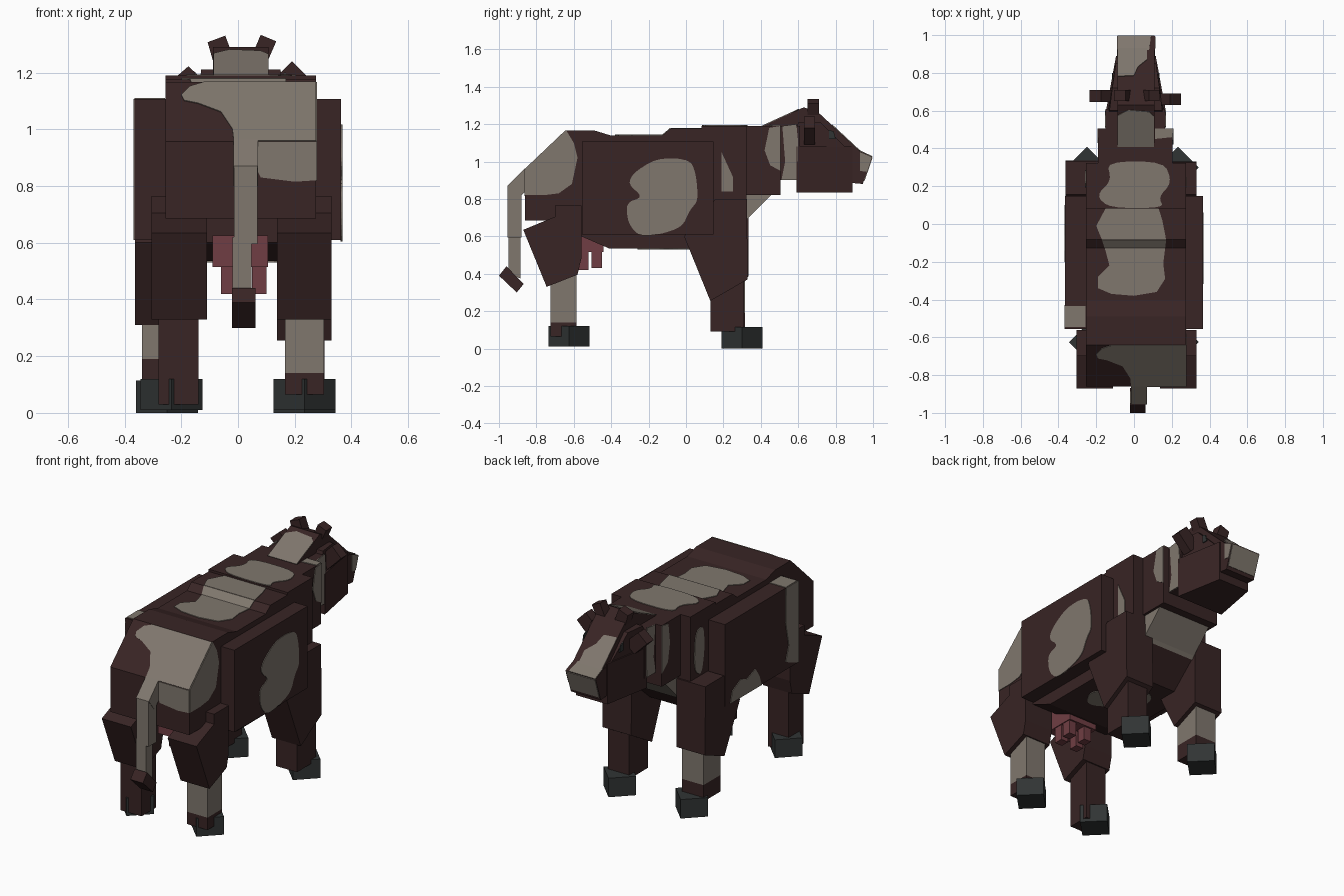
import bpy, bmesh
from mathutils import Vector


def material(name, rgb):
    m = bpy.data.materials.new(name)
    m.diffuse_color = (*rgb, 1)
    return m


BROWN = material("dark_brown", (0.040, 0.018, 0.018))
CREAM = material("taupe_cream", (0.215, 0.185, 0.155))
GREY = material("hoof_grey", (0.030, 0.034, 0.034))
PINK = material("udder_pink", (0.160, 0.048, 0.056))


def loft(name, a, b, mat):
    """Closed solid between two matching 3D outlines."""
    bm = bmesh.new()
    va, vb = [bm.verts.new(p) for p in a], [bm.verts.new(p) for p in b]
    n = len(va)
    bm.faces.new(va)
    bm.faces.new(vb[::-1])
    for i in range(n):
        j = (i + 1) % n
        bm.faces.new((va[i], vb[i], vb[j], va[j]))
    bmesh.ops.recalc_face_normals(bm, faces=bm.faces)
    me = bpy.data.meshes.new(name)
    bm.to_mesh(me)
    bm.free()
    me.materials.append(mat)
    ob = bpy.data.objects.new(name, me)
    bpy.context.collection.objects.link(ob)
    return ob


def side_prism(name, x0, x1, pts, mat=BROWN):
    """Side profile (y, z) extruded across x."""
    return loft(name, [(x0, y, z) for y, z in pts], [(x1, y, z) for y, z in pts], mat)


def box(name, x0, x1, y0, y1, z0, z1, mat=BROWN):
    return side_prism(name, x0, x1, [(y0, z0), (y1, z0), (y1, z1), (y0, z1)], mat)


def front_prism(name, y0, y1, pts, mat=BROWN):
    return loft(name, [(x, y0, z) for x, z in pts], [(x, y1, z) for x, z in pts], mat)


def rounded(pts, times=2):
    """Corner cutting to soften a patch outline."""
    for _ in range(times):
        out = []
        for i, p in enumerate(pts):
            q = pts[(i + 1) % len(pts)]
            out += [(p[0] * .78 + q[0] * .22, p[1] * .78 + q[1] * .22),
                    (p[0] * .22 + q[0] * .78, p[1] * .22 + q[1] * .78)]
        pts = out
    return pts


def patch(name, pts, place, normal, soft=True, mat=CREAM):
    """Thin coat patch laid on a surface."""
    n = Vector(normal).normalized() * .004
    base = [Vector(place(u, v)) for u, v in (rounded(pts) if soft else pts)]
    return loft(name, [p - n * .5 for p in base], [p + n for p in base], mat)


# trunk with sloped rump, sagging back, shoulders and belly
side_prism("trunk", -.255, .275, [
    (-.86, .685), (-.86, .957), (-.64, 1.166), (-.49, 1.166), (-.405, 1.14),
    (-.126, 1.14), (-.083, 1.176), (.083, 1.176), (.083, 1.19), (.323, 1.19),
    (.323, .69), (.15, .535), (-.41, .535), (-.56, .6), (-.56, .685)])
# flank panels
for label, x0, x1 in (("left", -.365, -.25), ("right", .27, .364)):
    box(label + "_flank", x0, x1, -.555, .147, .61, 1.107)
# neck, collar and brisket
box("neck", -.19, .205, .31, .505, .82, 1.19)
box("collar", -.15, .165, .49, .61, .90, 1.19)
side_prism("brisket", -.17, .19, [(.31, .67), (.325, .69), (.46, .825), (.31, .83)], CREAM)

# head: crest, tapered jaw and muzzle
C = .01
side_prism("crest", C - .098, C + .098, [
    (.40, 1.185), (.63, 1.29), (.71, 1.26), (.93, 1.055), (.88, .95), (.5, .95)])
jaw = [(.59, .835, .16), (.89, .835, .105), (.89, 1.08, .105), (.59, 1.08, .16)]
loft("jaw", [(C - w, y, z) for y, z, w in jaw], [(C + w, y, z) for y, z, w in jaw], BROWN)
cheek = [(.56, 1.07, .155), (.86, 1.07, .105), (.72, 1.21, .125), (.60, 1.21, .14)]
loft("cheeks", [(C - w, y, z) for y, z, w in cheek], [(C + w, y, z) for y, z, w in cheek], BROWN)
side_prism("muzzle", C - .1, C + .1, [(.84, .89), (.945, .88), (.995, 1.025), (.92, 1.06), (.84, 1.06)])
# horns and ears
front_prism("left_horn", .65, .71, [(-.107, 1.307), (-.045, 1.33), (-.015, 1.25), (-.085, 1.23)])
front_prism("right_horn", .65, .71, [(.08, 1.333), (.135, 1.31), (.10, 1.23), (.045, 1.25)])
front_prism("left_ear", .645, .71, [(-.175, 1.222), (-.235, 1.17), (-.15, 1.085), (-.085, 1.14)])
front_prism("right_ear", .63, .69, [(.19, 1.24), (.25, 1.18), (.16, 1.09), (.10, 1.15)])


# legs
def hoof(name, x, y, z0, z1, r=.109):
    ring = [(x, y + r), (x + r, y), (x, y - r), (x - r, y)]
    loft(name, [(a, b, z0) for a, b in ring], [(a, b, z1) for a, b in ring], GREY)


side_prism("right_front_thigh", .137, .33, [
    (.157, .80), (.325, .80), (.33, .37), (.13, .255), (-.01, .60)])
side_prism("left_front_thigh", -.363, -.17, [
    (.155, .80), (.333, .80), (.335, .385), (.15, .31), (0, .60)])
thigh = [(-.87, .635), (-.745, .33), (-.58, .395), (-.56, .48), (-.56, .765), (-.70, .765), (-.70, .705)]
side_prism("right_rear_thigh", .137, .33, thigh)
side_prism("left_rear_thigh", -.305, -.11, thigh)
box("right_front_shin", .165, .305, .13, .31, .09, .36)
box("left_front_shin", -.338, -.195, .15, .315, .19, .42, CREAM)
box("left_front_ankle", -.338, -.195, .15, .315, .09, .19)
box("right_rear_shin", .165, .303, -.725, -.585, .14, .42, CREAM)
box("right_rear_ankle", .165, .303, -.725, -.585, .065, .14)
box("left_rear_shin", -.28, -.14, -.725, -.585, .03, .42)
hoof("right_front_hoof", .234, .30, 0, .115)
hoof("left_front_hoof", -.25, .30, 0, .115)
hoof("right_rear_hoof", .234, -.625, .01, .12)
hoof("left_rear_hoof", -.235, -.625, .01, .12)

# tail
side_prism("tail_base", -.016, .07, [(-.955, .87), (-.86, .965), (-.84, .86), (-.90, .80)], CREAM)
side_prism("tail_upper", -.014, .068, [(-.955, .595), (-.955, .87), (-.88, .87), (-.88, .595)], CREAM)
side_prism("tail_lower", -.02, .047, [(-.95, .40), (-.95, .62), (-.885, .62), (-.885, .375)], CREAM)
side_prism("tail_tuft", -.022, .062, [(-1.0, .39), (-.96, .44), (-.868, .345), (-.905, .30)])

# udder and teats
box("udder", -.09, .105, -.64, -.44, .515, .625, PINK)
for i, y in enumerate((-.575, -.505)):
    for j, x in enumerate((-.06, .05)):
        box(f"teat_{i}{j}", x, x + .05, y, y + .055, .42 + .012 * i, .53, PINK)

# coat patches on the rump
slope = lambda x, z: (x, -.86 + (z - .957) * .22 / .209, z)
patch("rump_slope_patch", [
    (-.20, 1.12), (-.17, 1.15), (-.12, 1.165), (.275, 1.165), (.275, .958), (-.015, .958), (-.02, 1.0),
    (-.06, 1.06), (-.14, 1.09), (-.19, 1.10)], slope, (0, -.209, .22), False)
rear = lambda x, z: (x, -.86, z)
patch("rump_rear_patch", [(-.015, .957), (.275, .957), (.275, .82), (.2, .815), (.08, .83), (.07, .85),
                          (-.012, .87)], rear, (0, -1, 0), False)
right = lambda x: (lambda y, z: (x, y, z))
patch("rump_side_patch", [
    (-.86, .957), (-.64, 1.166), (-.60, 1.10), (-.58, 1.02), (-.61, .88), (-.68, .83),
    (-.76, .82), (-.86, .82)], right(.275), (1, 0, 0), False)
# flank patches
patch("right_flank_patch", [
    (-.17, 1.01), (-.06, 1.02), (.03, 1.0), (.055, .92), (.065, .79), (.02, .74), (-.02, .65),
    (-.14, .61), (-.25, .60), (-.31, .67), (-.32, .78), (-.23, .81), (-.31, .88), (-.28, .94)],
    right(.364), (1, 0, 0))
patch("left_flank_rear_band", [(-.555, 1.107), (-.435, 1.107), (-.43, .9), (-.46, .75), (-.43, .66),
                               (-.555, .61)], right(-.365), (-1, 0, 0), False)
patch("left_flank_low_patch", [(.10, .61), (.08, .68), (.0, .72), (-.06, .70), (-.14, .73), (-.18, .67),
                               (-.2, .61)], right(-.365), (-1, 0, 0), False)
top = lambda z: (lambda x, y: (x, y, z))
box("left_flank_top_patch", -.365, -.257, -.545, -.435, 1.104, 1.111, CREAM)
# shoulder, neck and collar patches
patch("right_shoulder_patch", [(.19, 1.05), (.25, .92), (.25, .84), (.19, .84)], right(.275), (1, 0, 0), False)
patch("left_shoulder_patch", [(.2, 1.1), (.28, 1.08), (.29, .85), (.22, .80), (.19, .95)],
      right(-.255), (-1, 0, 0))
patch("right_neck_patch", [(.445, 1.18), (.505, 1.19), (.505, .95), (.45, .98), (.42, 1.06)],
      right(.205), (1, 0, 0), False)
patch("left_neck_patch", [(.445, 1.18), (.505, 1.19), (.505, .90), (.45, .95), (.43, 1.06)],
      right(-.19), (-1, 0, 0), False)
patch("neck_top_patch", [(.11, .45), (.205, .46), (.205, .505), (.11, .505)], top(1.19), (0, 0, 1), False)
for x, s in ((-.15, -1), (.165, 1)):
    patch("collar_patch", [(.515, 1.19), (.59, 1.2), (.60, 1.1), (.595, .90), (.51, .90), (.53, 1.0)],
          right(x), (s, 0, 0), False)
# head patches
patch("crest_patch", [(-.087, .41), (.107, .41), (.107, .57), (.08, .595), (-.03, .605), (-.087, .575)],
      lambda x, y: (x, y, 1.185 + (y - .40) * .4565), (0, -.4565, 1), False)
patch("face_patch", [(-.087, .78), (.0, .785), (.02, .83), (.07, .87), (.07, .93), (-.087, .93)],
      lambda x, y: (x, y, 1.26 - (y - .71) * .932), (0, .932, 1), False)
patch("nose_bridge_patch", [(-.088, .92), (.08, .92), (.09, .995), (-.088, .995)],
      lambda x, y: (x, y, 1.06 - (y - .92) * .467), (0, .467, 1), False)
patch("nose_patch", [(-.085, .90), (.105, .90), (.108, 1.022), (-.088, 1.022)],
      lambda x, z: (x, .945 + (z - .88) * .345, z), (0, 1, -.345), False)
patch("muzzle_side_patch", [(.93, .95), (.967, .945), (.993, 1.025), (.93, 1.05)],
      right(.11), (1, 0, 0), False)
for s in (-1, 1):
    patch("eye", [(.765, 1.12), (.80, 1.12), (.79, 1.16), (.765, 1.17)],
          right(C + s * .122), (s, 0, 0), False, GREY)
# back patches, stepping down along the spine
patch("withers_patch", [
    (-.145, .33), (.16, .33), (.20, .22), (.13, .14), (.16, .085), (-.13, .085), (-.20, .15), (-.12, .23)],
    top(1.19), (0, 0, 1), True)
patch("mid_back_patch", [(-.15, .083), (.13, .083), (.15, .02), (.17, -.083), (-.17, -.083), (-.2, -.01)],
      top(1.176), (0, 0, 1), False)
patch("back_step_patch", [(-.17, -.083), (.17, -.083), (.165, -.126), (-.155, -.126)],
      lambda x, y: (x, y, 1.176 + (y + .083) * .837), (0, -.837, 1), False)
patch("loin_patch", [
    (-.155, -.126), (.165, -.126), (.155, -.21), (.165, -.29), (.12, -.36), (0, -.38), (-.12, -.37),
    (-.19, -.34), (-.19, -.28), (-.13, -.22)], top(1.14), (0, 0, 1), False)
# belly patch
patch("belly_patch", [(-.12, .04), (.05, .06), (.1, -.06), (.2, -.15), (.12, -.28), (-.02, -.2), (-.15, -.12)],
      top(.535), (0, 0, -1))
